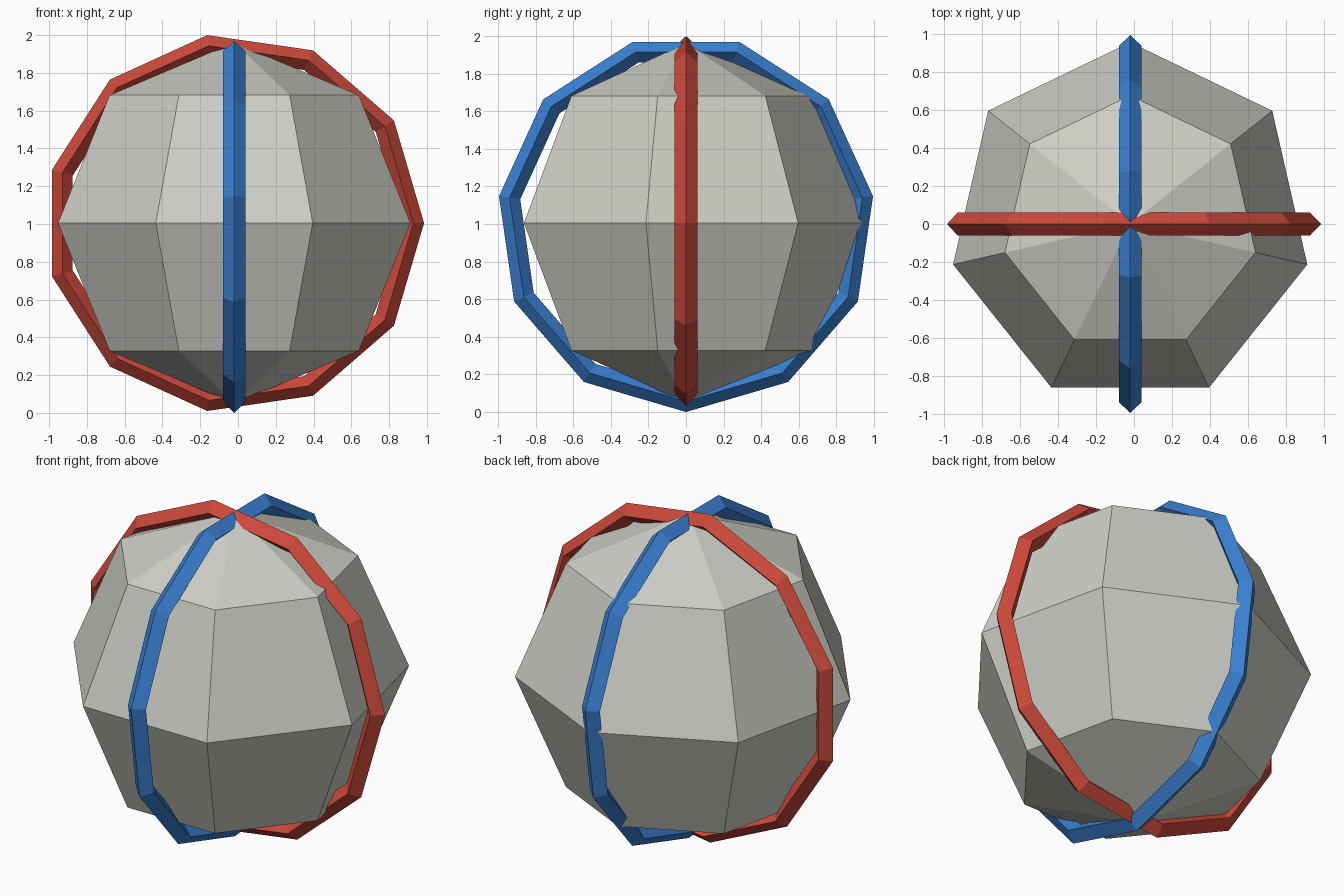
import bpy, bmesh, math
from mathutils import Matrix, Vector

if "Cube" in bpy.data.objects:
    bpy.data.objects.remove(bpy.data.objects["Cube"])

CENTRE = Vector((-0.02, 0, 1.005))


def material(name, rgb):
    m = bpy.data.materials.new(name)
    m.diffuse_color = (*rgb, 1)
    m.use_nodes = True
    m.node_tree.nodes["Principled BSDF"].inputs["Base Color"].default_value = m.diffuse_color
    return m


def make_object(name, bm, mat):
    bmesh.ops.recalc_face_normals(bm, faces=bm.faces)
    mesh = bpy.data.meshes.new(name)
    bm.to_mesh(mesh)
    bm.free()
    mesh.materials.append(mat)
    obj = bpy.data.objects.new(name, mesh)
    obj.location = CENTRE
    bpy.context.collection.objects.link(obj)
    return obj


def ring(name, mat, axis_a, axis_b, sides=11, major=0.948, minor=0.057):
    """Closed hoop of diamond section in the plane of two axes, first corner on axis_a."""
    a, b = Vector(axis_a), Vector(axis_b)
    n = a.cross(b)
    bm = bmesh.new()
    loops = []
    for i in range(sides):
        t = math.tau * i / sides
        out = a * math.cos(t) + b * math.sin(t)
        loops.append([bm.verts.new(out * (major + minor * u) + n * minor * v * 1.05)
                      for u, v in ((1, 0), (0, 1), (-1, 0), (0, -1))])
    for i in range(sides):
        p, q = loops[i], loops[(i + 1) % sides]
        for j in range(4):
            k = (j + 1) % 4
            bm.faces.new((p[j], p[k], q[k], q[j]))
    return make_object(name, bm, mat)


# Faceted core ball, one corner pointing back
bm = bmesh.new()
bmesh.ops.create_uvsphere(bm, u_segments=7, v_segments=4, radius=0.957)
first = max((v for v in bm.verts if abs(v.co.z) < 0.01), key=lambda v: v.co.x)
turn = math.pi / 2 - math.atan2(first.co.y, first.co.x)
bmesh.ops.rotate(bm, verts=bm.verts, matrix=Matrix.Rotation(turn, 3, 'Z'))
make_object("core_ball", bm, material("light grey", (0.62, 0.62, 0.57)))

# Two crossing hoops
ring("red_hoop", material("red", (0.60, 0.065, 0.042)), (1, 0, 0), (0, 0, 1))
ring("blue_hoop", material("blue", (0.042, 0.22, 0.65)), (0, 0, -1), (0, 1, 0))
